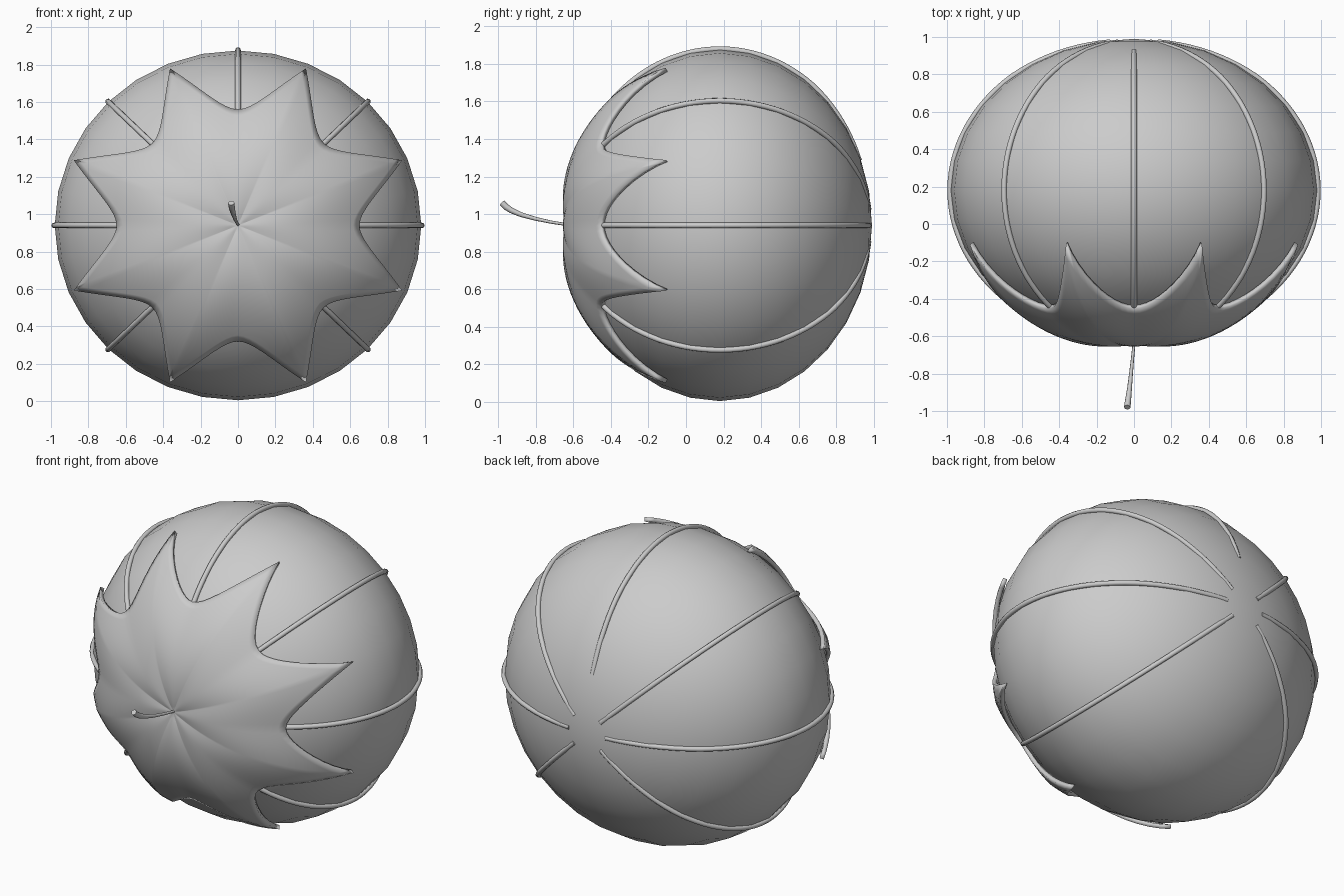
import bpy, bmesh, math
from mathutils import Vector, Matrix

if "Cube" in bpy.data.objects:
    bpy.data.objects.remove(bpy.data.objects["Cube"])

CENTRE = Vector((0, 0.18, 0.94))
RX, RY, RZ = 0.98, 0.81, 0.935

grey = bpy.data.materials.new("plain grey")
grey.diffuse_color = (0.6, 0.6, 0.6, 1)
grey.use_nodes = True
grey.node_tree.nodes["Principled BSDF"].inputs["Base Color"].default_value = grey.diffuse_color


def on_body(rho, angle, lift, back=False):
    """Point lifted off the body; rho is the distance from the y axis (0 to 1)."""
    depth = math.sqrt(max(0, 1 - rho * rho)) * (1 if back else -1)
    u = Vector((rho * math.cos(angle), depth, rho * math.sin(angle)))
    normal = Vector((u.x / RX, u.y / RY, u.z / RZ)).normalized()
    return CENTRE + Vector((u.x * RX, u.y * RY, u.z * RZ)) + normal * lift


def finish(obj, angle=60):
    obj.data.materials.clear()
    obj.data.materials.append(grey)
    bpy.ops.object.select_all(action='DESELECT')
    obj.select_set(True)
    bpy.context.view_layer.objects.active = obj
    bpy.ops.object.shade_smooth_by_angle(angle=math.radians(angle))


def mesh_object(name, bm):
    bmesh.ops.recalc_face_normals(bm, faces=bm.faces)
    mesh = bpy.data.meshes.new(name)
    bm.to_mesh(mesh)
    bm.free()
    obj = bpy.data.objects.new(name, mesh)
    bpy.context.collection.objects.link(obj)
    return obj


def tube(name, points, radius, scales=None):
    """Round tube along a path, turned into a mesh."""
    curve = bpy.data.curves.new(name + "_path", 'CURVE')
    curve.dimensions = '3D'
    curve.bevel_depth = radius
    curve.bevel_resolution = 2
    curve.use_fill_caps = True
    spline = curve.splines.new('POLY')
    spline.points.add(len(points) - 1)
    for i, (p, co) in enumerate(zip(spline.points, points)):
        p.co = (*co, 1)
        p.radius = scales[i] if scales else 1
    obj = bpy.data.objects.new(name, curve)
    bpy.context.collection.objects.link(obj)
    bpy.ops.object.select_all(action='DESELECT')
    obj.select_set(True)
    bpy.context.view_layer.objects.active = obj
    bpy.ops.object.convert(target='MESH')
    obj = bpy.context.view_layer.objects.active
    finish(obj)


# Body: squashed sphere with its poles at front and back
bm = bmesh.new()
bmesh.ops.create_uvsphere(bm, u_segments=32, v_segments=16, radius=1)
bmesh.ops.transform(bm, verts=bm.verts, matrix=Matrix.Translation(CENTRE)
                    @ Matrix.Diagonal((RX, RY, RZ, 1))
                    @ Matrix.Rotation(math.pi / 2, 4, 'X'))
finish(mesh_object("fruit_body", bm))

# Ribs: seven meridians, none along the bottom; the top one ends earlier
for k in range(8):
    if k == 6:
        continue
    end = math.pi - (0.38 if k == 2 else 0.13)
    path = []
    for i in range(41):
        a = 0.62 + (end - 0.62) * i / 40
        sink = -0.014 * max(0, (i - 30) / 10)
        path.append(on_body(math.sin(a), k * math.pi / 4, 0.003 + sink, a > math.pi / 2))
    tube("rib_%d" % (k + 1), path, 0.015)

# Leaf cap: eight-pointed shell bulging over the front
STEPS, RINGS = 20, 18
angles = []
for k in range(8):
    for j in range(STEPS):
        v = 2 * j / STEPS - 1                      # -1 and 1 are valleys, 0 is the tip
        t = math.copysign(abs(v) ** 1.3, v)
        angles.append(((k + 0.5) * math.pi / 4 + t * math.pi / 8, abs(t)))
bm = bmesh.new()
hub = bm.verts.new(on_body(0, 0, 0.008))
rows = []
for r in range(1, RINGS + 1):
    s = r / RINGS
    row = []
    for angle, t in angles:
        rim = 0.65 + 0.29 * (1 - t) ** 1.9
        lift = 0.008 + 0.036 * math.sin(math.pi * s ** 0.9) + s ** 3 * (0.012 + 0.012 * (1 - t))
        row.append(bm.verts.new(on_body(s * rim, angle, lift)))
    rows.append(row)
n = len(angles)
for i in range(n):
    j = (i + 1) % n
    bm.faces.new((hub, rows[0][i], rows[0][j]))
    for a, b in zip(rows, rows[1:]):
        bm.faces.new((a[i], b[i], b[j], a[j]))
cap = mesh_object("leaf_cap", bm)
# Make the shell face forward before thickening it inwards
if cap.data.polygons[0].normal.y > 0:
    cap.data.flip_normals()
shell = cap.modifiers.new("thickness", 'SOLIDIFY')
shell.thickness = 0.025
shell.offset = -1
finish(cap)

# Stem: thin at the cap, thicker and curled up at the free end
tube("stem",
     [(0, -0.60, 0.94), (0, -0.64, 0.945), (-0.008, -0.72, 0.958), (-0.016, -0.80, 0.975),
      (-0.024, -0.88, 0.998), (-0.030, -0.93, 1.02), (-0.034, -0.96, 1.04), (-0.036, -0.98, 1.06)],
     0.017, [0.4, 0.45, 0.5, 0.6, 0.75, 0.9, 1, 1])
